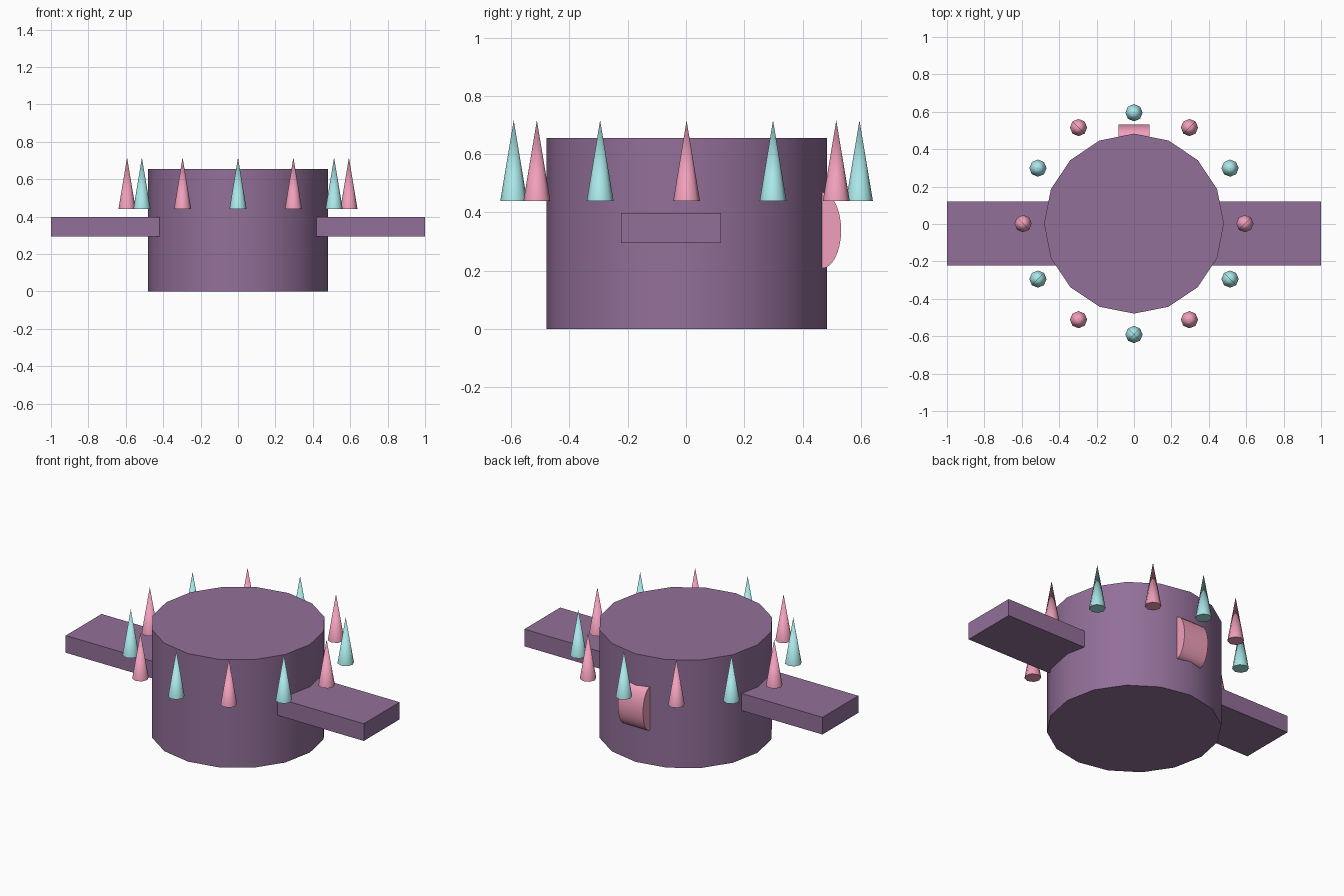
import bpy
from math import cos, sin, pi, radians

if "Cube" in bpy.data.objects:
    bpy.data.objects.remove(bpy.data.objects["Cube"])


def material(name, rgb):
    m = bpy.data.materials.new(name)
    m.diffuse_color = (*rgb, 1)
    m.use_nodes = True
    m.node_tree.nodes["Principled BSDF"].inputs["Base Color"].default_value = m.diffuse_color
    return m


purple = material("purple", (0.29, 0.16, 0.32))
pink = material("pink", (0.88, 0.35, 0.50))
teal = material("teal", (0.40, 0.80, 0.81))


def finish(name, mat, smooth=True):
    o = bpy.context.object
    o.name = name
    o.data.materials.append(mat)
    bpy.ops.object.transform_apply(location=False, rotation=True, scale=True)
    if smooth:
        bpy.ops.object.shade_smooth_by_angle(angle=radians(50))
    return o


# Body: 16-sided drum
H = 0.655
bpy.ops.mesh.primitive_cylinder_add(vertices=16, radius=0.481, depth=H,
                                    location=(0, 0.002, H / 2))
finish("body", purple)

# Side arms
for side, name in ((-1, "left_arm"), (1, "right_arm")):
    bpy.ops.mesh.primitive_cube_add(size=1, location=(side * 0.71, -0.051, 0.347))
    bpy.context.object.scale = (0.58, 0.343, 0.104)
    finish(name, purple, smooth=False)

# Ring of twelve spikes in alternating colours
for i in range(12):
    a = i * pi / 6
    bpy.ops.mesh.primitive_cone_add(vertices=8, radius1=0.046, radius2=0, depth=0.276,
                                    location=(0.593 * cos(a), 0.593 * sin(a) + 0.002, 0.578))
    finish(f"spike_{i + 1}", teal if i % 2 else pink)

# Rounded tail on the back, an oval drum lying along x
bpy.ops.mesh.primitive_cylinder_add(vertices=32, radius=1, depth=0.168,
                                    location=(0, 0.466, 0.339), rotation=(0, pi / 2, 0))
bpy.context.object.scale = (0.131, 0.066, 1)
finish("tail", pink)
